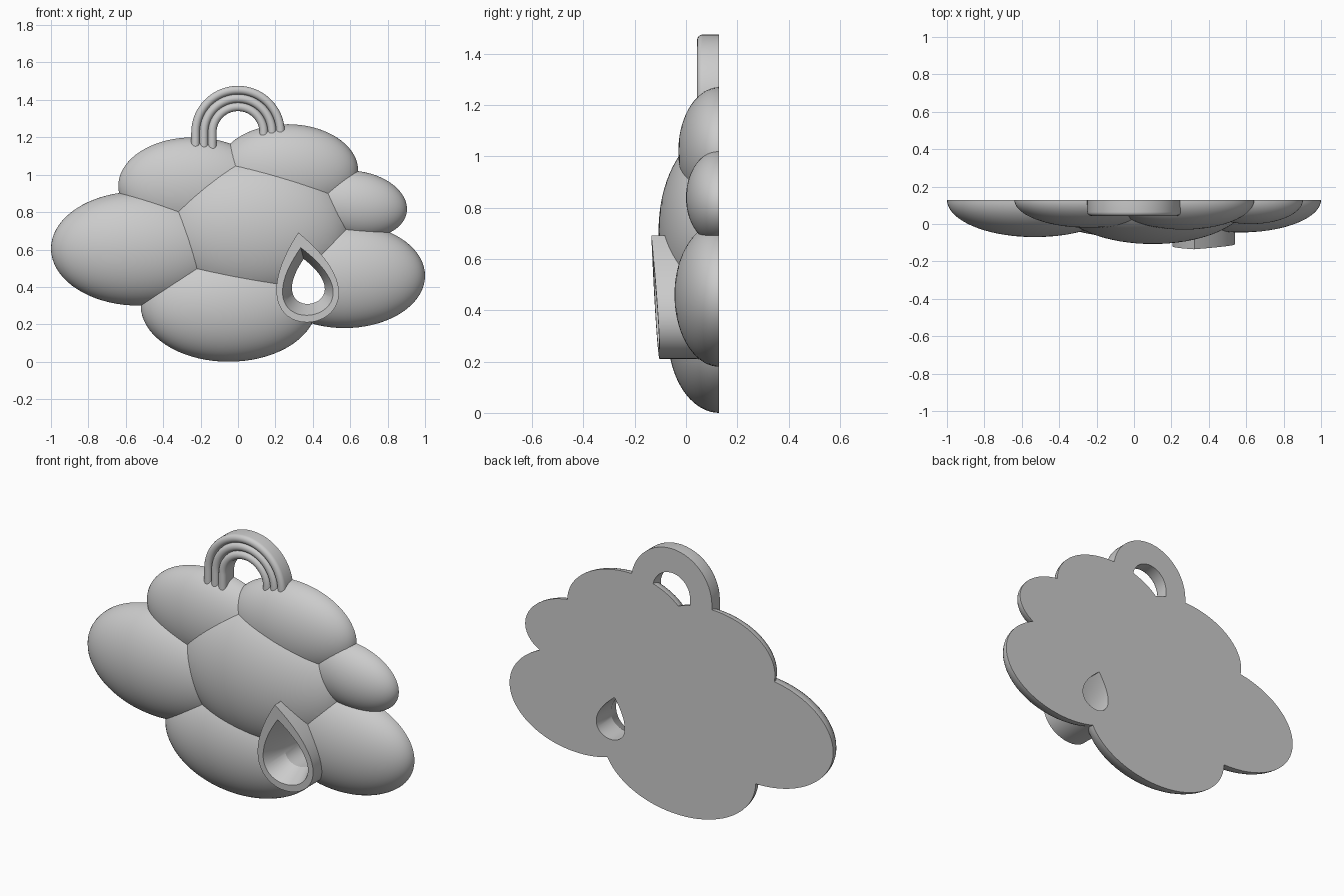
import bpy, bmesh
from math import sin, cos, pi, radians
from mathutils import Matrix, Vector

if "Cube" in bpy.data.objects:
    bpy.data.objects.remove(bpy.data.objects["Cube"])

BACK = 0.13


def make(name, bm):
    bmesh.ops.recalc_face_normals(bm, faces=bm.faces[:])
    me = bpy.data.meshes.new(name)
    bm.to_mesh(me)
    bm.free()
    ob = bpy.data.objects.new(name, me)
    bpy.context.collection.objects.link(ob)
    return ob


def loft(name, rings, cyclic):
    """Skin closed rings; either loop back to the first or cap both ends."""
    bm = bmesh.new()
    rows = [[bm.verts.new(p) for p in ring] for ring in rings]
    n = len(rows[0])
    for k in range(len(rows) if cyclic else len(rows) - 1):
        a, b = rows[k], rows[(k + 1) % len(rows)]
        for i in range(n):
            j = (i + 1) % n
            bm.faces.new((a[i], a[j], b[j], b[i]))
    if not cyclic:
        bm.faces.new(rows[0])
        bm.faces.new(rows[-1])
    return make(name, bm)


def boolean(target, tool, op):
    mod = target.modifiers.new(op.lower(), 'BOOLEAN')
    mod.operation, mod.solver, mod.object = op, 'EXACT', tool
    bpy.context.view_layer.objects.active = target
    bpy.ops.object.modifier_apply(modifier=mod.name)
    bpy.data.objects.remove(tool)


def smooth(ob, angle):
    bpy.ops.object.select_all(action='DESELECT')
    ob.select_set(True)
    bpy.context.view_layer.objects.active = ob
    bpy.ops.object.shade_smooth_by_angle(angle=radians(angle))


def puff(x, z, rx, rz, ry, tilt=0):
    bm = bmesh.new()
    bmesh.ops.create_uvsphere(bm, u_segments=72, v_segments=36, radius=1)
    m = (Matrix.Translation((x, BACK, z)) @ Matrix.Rotation(radians(-tilt), 4, 'Y')
         @ Matrix.Diagonal((rx, ry, rz, 1)) @ Matrix.Rotation(pi / 2, 4, 'X'))
    bmesh.ops.transform(bm, matrix=m, verts=bm.verts)
    return make("puff", bm)


def drop(x, z, a, b, y=None, n=48):
    """Teardrop outline, tilted; y=None puts it on the slanted front plane."""
    t0, pts = radians(9), []
    for i in range(n):
        t = 2 * pi * i / n
        u, v = a * sin(t) * abs(sin(t / 2)), b * cos(t)
        px = x + u * cos(t0) - v * sin(t0)
        pz = z + u * sin(t0) + v * cos(t0)
        py = -0.119 - 0.0625 * (pz - 0.45) + 0.03 * (px - 0.36) if y is None else y
        pts.append((px, py, pz))
    return pts


# Cloud: flattened puffs merged, then sliced flat at the back
cloud = puff(0.10, 0.71, 0.51, 0.39, 0.237)
cloud.name = "cloud"
for p in [(-0.53, 0.605, 0.47, 0.305, 0.20),
          (-0.05, 0.30, 0.47, 0.30, 0.20),
          (0.57, 0.46, 0.43, 0.28, 0.175),
          (0.625, 0.84, 0.28, 0.18, 0.13, -8),
          (0.265, 1.02, 0.378, 0.25, 0.16),
          (-0.24, 0.94, 0.40, 0.26, 0.15)]:
    boolean(cloud, puff(*p), 'UNION')
bm = bmesh.new()
bmesh.ops.create_cube(bm, size=1, matrix=Matrix.Translation((0, BACK + 0.499, 0.7))
                      @ Matrix.Diagonal((4, 1, 4, 1)))
boolean(cloud, make("back_slab", bm), 'DIFFERENCE')

# Opening through the cloud, hidden inside the raindrop frame walls
opening = loft("opening_cutter", [drop(0.362, 0.44, 0.195, 0.21, y) for y in (-0.3, 0.3)], False)
boolean(cloud, opening, 'DIFFERENCE')
smooth(cloud, 18)

# Raindrop frame: outer wall, slanted rim, funnel, straight hole
yb = BACK - 0.001
frame = loft("raindrop_frame", [
    drop(0.36, 0.452, 0.217, 0.242, yb),
    drop(0.36, 0.452, 0.217, 0.242),
    drop(0.364, 0.43, 0.176, 0.182),
    drop(0.37, 0.43, 0.114, 0.121, 0.0),
    drop(0.37, 0.43, 0.114, 0.121, yb)], True)
smooth(frame, 25)

# Rainbow hanging loop: three rounded bands swept over an arch with short legs
profile = [(0.115, yb)]
for band in range(3):
    for k in range(9):
        if band and k == 0:
            continue
        s = k / 8
        profile.append((0.115 + 0.045 * (band + 0.5 - 0.5 * cos(pi * s)),
                        0.064 - 0.021 * sin(pi * s)))
profile.append((0.25, yb))
zc = 1.225
path = [(1, 0, 1.06)] + [(cos(pi * i / 48), sin(pi * i / 48), zc) for i in range(49)] + [(-1, 0, 1.06)]
arch = loft("rainbow_loop", [[(r * c, y, z + r * s) for r, y in profile] for c, s, z in path], False)
smooth(arch, 35)
